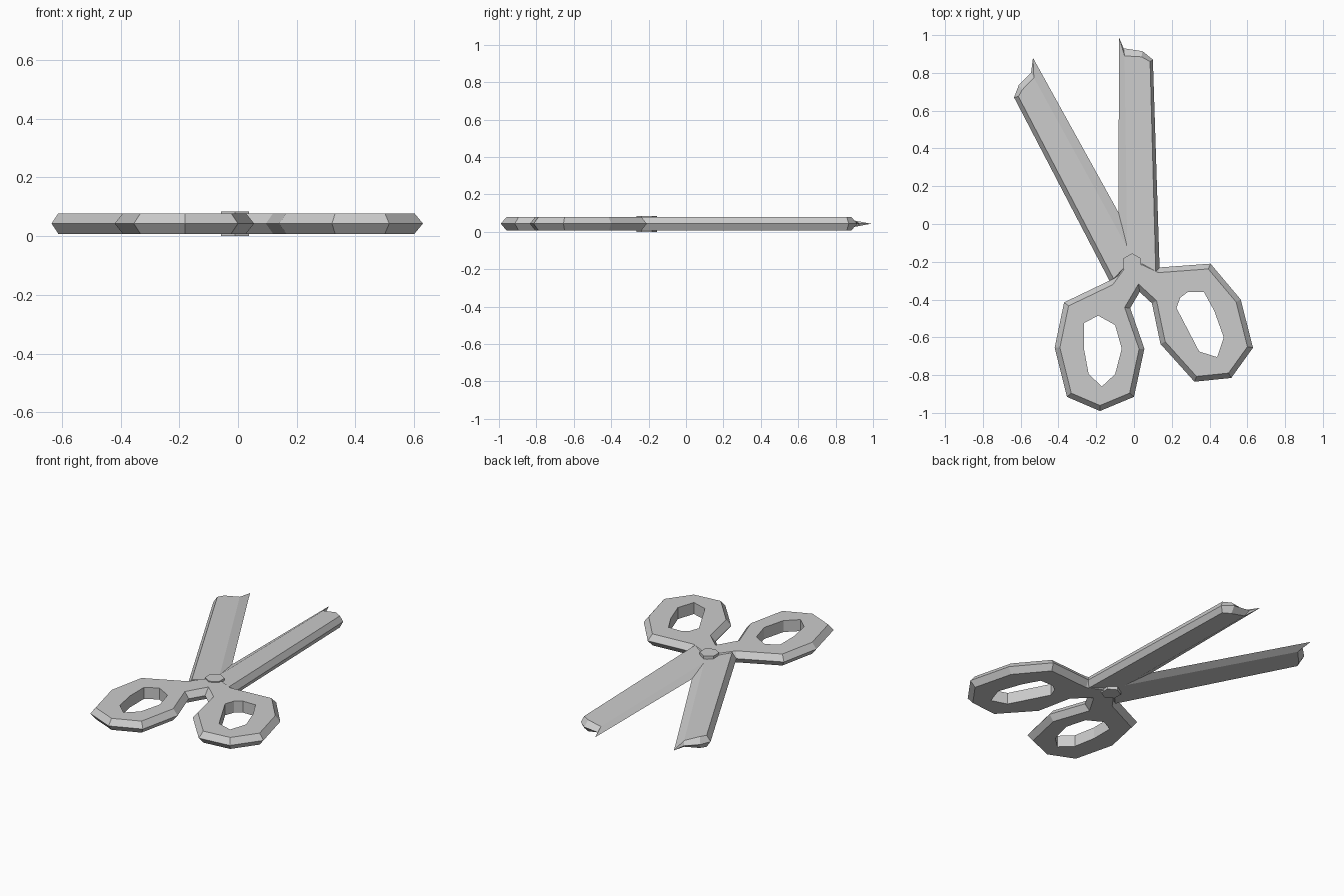
import bpy, bmesh
from mathutils import Vector

if "Cube" in bpy.data.objects:
    bpy.data.objects.remove(bpy.data.objects["Cube"])

MID, TOP = 0.043, 0.078


def inset(loop, d):
    """Offset a counter-clockwise 2D loop inwards by d."""
    out = []
    n = len(loop)
    for i in range(n):
        a, b, c = (Vector(loop[(i + k) % n]) for k in (-1, 0, 1))
        e1, e2 = (b - a).normalized(), (c - b).normalized()
        n1, n2 = Vector((-e1.y, e1.x)), Vector((-e2.y, e2.x))
        p = b + (n1 + n2) * d / max(1 + n1.dot(n2), 0.6)
        out.append((p.x, p.y, TOP))
    return out


def plate(name, rim, top, holes=(), caps=None):
    """Flat plate: rim at mid height, bevelled to matching top and bottom loops."""
    bm = bmesh.new()

    def ring(pts):
        vs = [bm.verts.new(p) for p in pts]
        es = [bm.edges.new((vs[i - 1], vs[i])) for i in range(len(vs))]
        return vs, es

    def bridge(a, b):
        for i in range(len(a)):
            bm.faces.new((a[i - 1], a[i], b[i], b[i - 1]))

    rim_v, _ = ring([(x, y, MID) for x, y in rim])
    hole_rings = []
    for side in (1, -1):
        vs, es = ring([(x, y, MID + side * (z - MID)) for x, y, z in top])
        bridge(rim_v, vs)
        for k, hole in enumerate(holes):
            hv, he = ring([(x, y, MID + side * (TOP - MID)) for x, y in hole])
            es += he
            if side == 1:
                hole_rings.append(hv)
            else:
                bridge(hole_rings[k], hv)
        if caps:
            for c in caps:
                bm.faces.new([vs[i] for i in c])
        else:
            bmesh.ops.triangle_fill(bm, edges=es, use_beauty=True, normal=(0, 0, side))
    bmesh.ops.remove_doubles(bm, verts=bm.verts, dist=0.0005)
    bmesh.ops.recalc_face_normals(bm, faces=bm.faces)
    mesh = bpy.data.meshes.new(name)
    bm.to_mesh(mesh)
    bm.free()
    ob = bpy.data.objects.new(name, mesh)
    bpy.context.collection.objects.link(ob)


# Both finger loops joined at the hub
outline = [(-.13, -.30), (-.37, -.415), (-.42, -.655), (-.355, -.915), (-.18, -.99),
           (0, -.915), (.055, -.66), (-.02, -.445), (.03, -.36), (.095, -.42),
           (.14, -.635), (.32, -.835), (.515, -.815), (.63, -.655), (.565, -.40),
           (.405, -.21), (.135, -.23), (.05, -.19), (-.05, -.19)]
left_hole = [(-.19, -.485), (-.10, -.535), (-.065, -.66), (-.10, -.795),
             (-.17, -.86), (-.24, -.795), (-.265, -.66), (-.265, -.525)]
right_hole = [(.285, -.36), (.37, -.36), (.425, -.46), (.475, -.60), (.44, -.705),
              (.345, -.675), (.225, -.445), (.245, -.39)]
plate("handles", outline, inset(outline, 0.027), (left_hole, right_hole))

# Blades: thick spine, ridge, and a thin cutting edge ending in a point
CAPS = [(0, 1, 2, 3, 6), (6, 3, 4, 5)]
R = 0.062
plate("right_blade",
      [(.136, -.25), (.10, .87), (.045, .915), (-.055, .93), (-.08, .99), (-.082, -.20), (-.04, -.25)],
      [(.115, -.25, TOP), (.085, .86, TOP), (.04, .885, TOP), (-.05, .89, R),
       (-.08, .99, MID), (-.082, -.20, MID), (-.035, -.23, R)], caps=CAPS)
plate("left_blade",
      [(-.13, -.30), (-.635, .67), (-.61, .735), (-.545, .80), (-.535, .88), (.04, -.16), (.0, -.22)],
      [(-.108, -.29, TOP), (-.612, .675, TOP), (-.592, .71, TOP), (-.53, .775, R),
       (-.535, .88, MID), (.04, -.16, MID), (-.005, -.18, R)], caps=CAPS)

# Low pivot stud
bpy.ops.mesh.primitive_cylinder_add(vertices=6, radius=0.055, depth=0.084, location=(-.01, -.21, .042))
bpy.context.object.name = "pivot"
